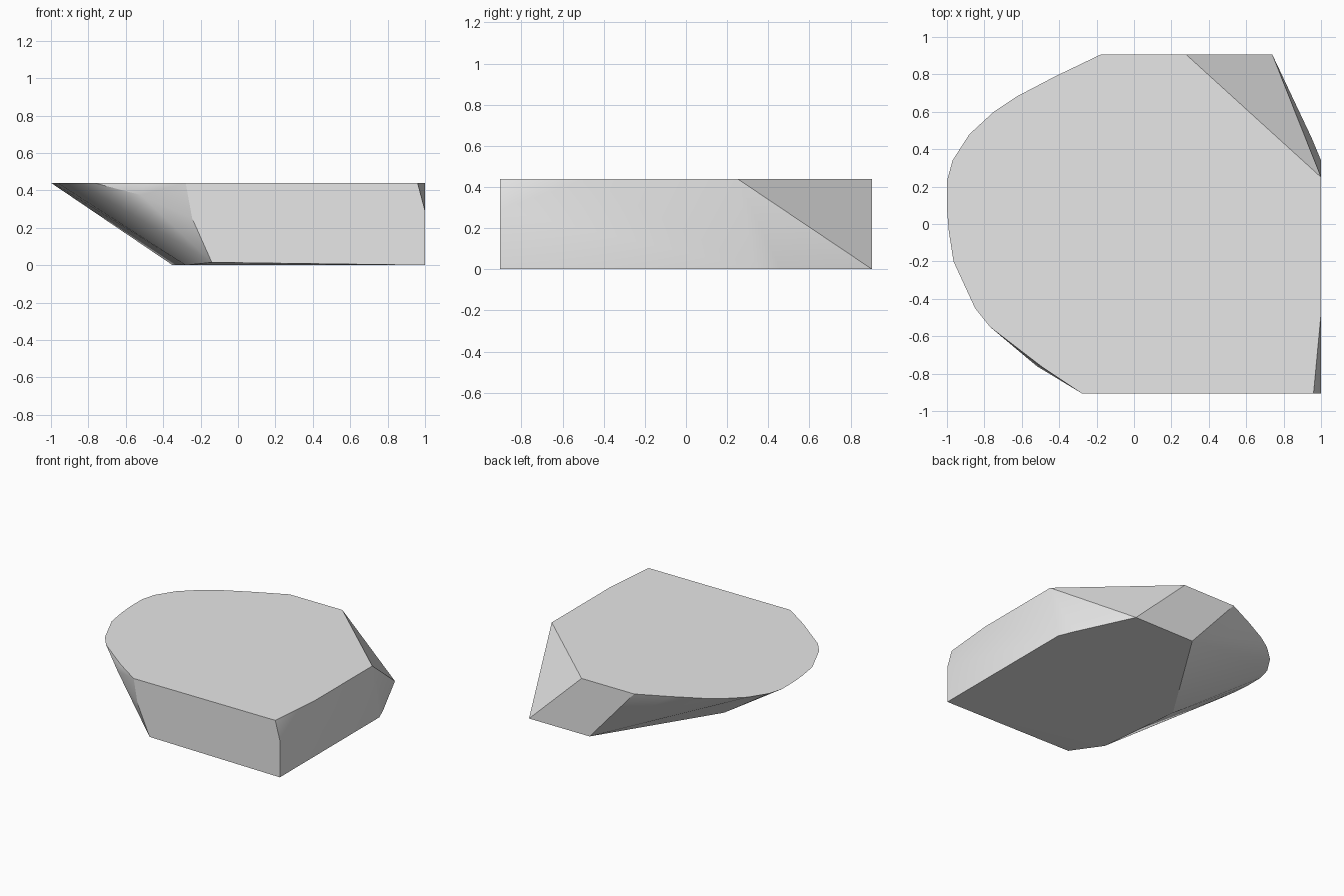
import bpy, bmesh, math

if "Cube" in bpy.data.objects:
    bpy.data.objects.remove(bpy.data.objects["Cube"], do_unlink=True)

# Plain grey stone
stone = bpy.data.materials.new("grey_stone")
stone.use_nodes = True
grey = (0.8, 0.8, 0.8, 1.0)
stone.diffuse_color = grey
stone.node_tree.nodes["Principled BSDF"].inputs["Base Color"].default_value = grey

TOP = 0.44

# Outline of the flat top, with the rounded side at -x
top_outline = [
    (0.28, 0.905), (1.0, 0.25), (1.0, -0.48), (0.96, -0.905), (-0.28, -0.905),
    (-0.49, -0.765), (-0.77, -0.55), (-0.85, -0.45), (-0.965, -0.2),
    (-0.99, -0.04), (-1.0, 0.08), (-1.0, 0.23), (-0.97, 0.34), (-0.88, 0.48),
    (-0.75, 0.6), (-0.63, 0.68), (-0.42, 0.79), (-0.18, 0.905)]

# Smaller footprint, undercut at -x
base_outline = [
    (1.0, -0.905), (1.0, 0.34), (0.95, 0.46), (0.74, 0.905),
    (0.21, 0.905), (-0.35, 0.02), (-0.28, -0.66)]

# Chipped corners on the front
corners = [(1.0, -0.905, 0.29), (-0.14, -0.905, 0.015),
           (-0.245, -0.905, 0.25), (-0.52, -0.76, 0.375)]

points = ([(x, y, TOP) for x, y in top_outline]
          + [(x, y, 0.0) for x, y in base_outline] + corners)

# Wrap the points in one faceted stone and merge coplanar faces
bm = bmesh.new()
for p in points:
    bm.verts.new(p)
hull = bmesh.ops.convex_hull(bm, input=bm.verts[:])
loose = [v for v in bm.verts if not v.link_faces]
bmesh.ops.delete(bm, geom=loose, context='VERTS')
bmesh.ops.dissolve_limit(bm, angle_limit=math.radians(0.5),
                         verts=bm.verts[:], edges=bm.edges[:])
bmesh.ops.recalc_face_normals(bm, faces=bm.faces[:])

mesh = bpy.data.meshes.new("stone_slab")
bm.to_mesh(mesh)
bm.free()
mesh.materials.append(stone)
slab = bpy.data.objects.new("stone_slab", mesh)
bpy.context.collection.objects.link(slab)

# Soften shallow facets, keep the strong ridges crisp
bpy.ops.object.select_all(action='DESELECT')
slab.select_set(True)
bpy.context.view_layer.objects.active = slab
bpy.ops.object.shade_smooth_by_angle(angle=math.radians(30))
